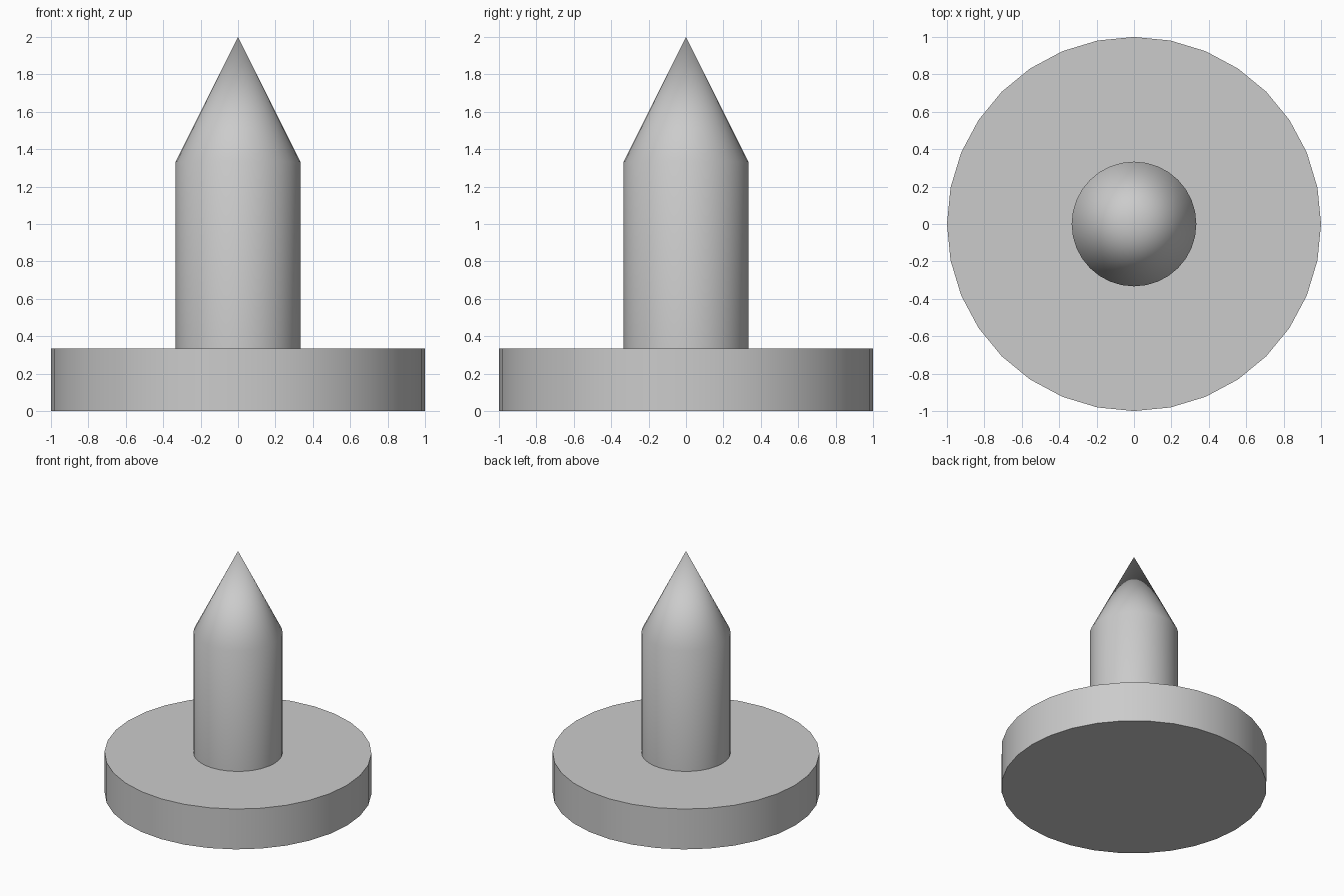
import bpy, bmesh, math

if "Cube" in bpy.data.objects:
    bpy.data.objects.remove(bpy.data.objects["Cube"])

SIDES = 32
grey = bpy.data.materials.new("plain_grey")
grey.diffuse_color = (0.6, 0.6, 0.6, 1)
grey.use_nodes = True
grey.node_tree.nodes["Principled BSDF"].inputs["Base Color"].default_value = grey.diffuse_color


def lathe(name, profile):
    """Spin an (r, z) profile around the z axis."""
    bm = bmesh.new()
    verts = [bm.verts.new((r, 0, z)) for r, z in profile]
    edges = [bm.edges.new(pair) for pair in zip(verts, verts[1:])]
    bmesh.ops.spin(bm, geom=verts + edges, cent=(0, 0, 0), axis=(0, 0, 1),
                   angle=math.tau, steps=SIDES, use_duplicate=False)
    bmesh.ops.remove_doubles(bm, verts=bm.verts[:], dist=1e-4)
    bmesh.ops.recalc_face_normals(bm, faces=bm.faces[:])
    mesh = bpy.data.meshes.new(name)
    bm.to_mesh(mesh)
    bm.free()
    mesh.materials.append(grey)
    obj = bpy.data.objects.new(name, mesh)
    bpy.context.collection.objects.link(obj)
    bpy.ops.object.select_all(action='DESELECT')
    obj.select_set(True)
    bpy.context.view_layer.objects.active = obj
    bpy.ops.object.shade_smooth_by_angle(angle=math.radians(30))
    return obj


# Wide round base
lathe("base_disc", [(0, 0), (1, 0), (1, 1 / 3), (0, 1 / 3)])

# Post with its pointed tip, softly shaded across the shoulder
lathe("pointed_post", [(0, 1 / 3), (1 / 3, 1 / 3), (1 / 3, 4 / 3), (0, 2)])
